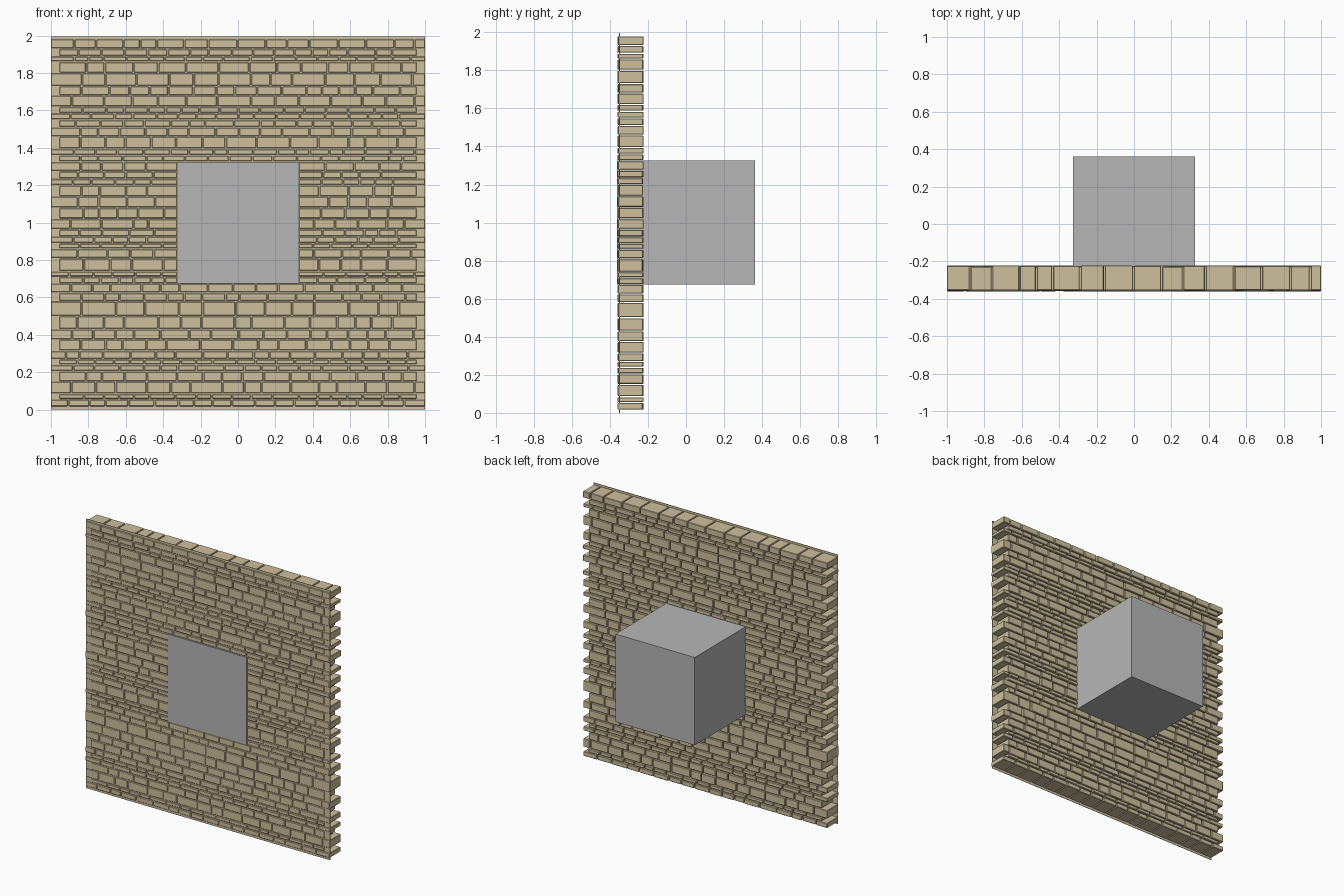
import bpy, bmesh, random

if "Cube" in bpy.data.objects:
    bpy.data.objects.remove(bpy.data.objects["Cube"])

random.seed(7)


def material(name, rgb):
    m = bpy.data.materials.new(name)
    m.diffuse_color = (*rgb, 1)
    m.use_nodes = True
    m.node_tree.nodes["Principled BSDF"].inputs["Base Color"].default_value = m.diffuse_color
    return m


SAND = material("sandstone", (0.62, 0.53, 0.34))
GREY = material("plain grey", (0.47, 0.47, 0.47))


def add_box(bm, x0, x1, y0, y1, z0, z1):
    v = [bm.verts.new((x, y, z)) for x in (x0, x1) for y in (y0, y1) for z in (z0, z1)]
    for f in ((0, 1, 3, 2), (4, 6, 7, 5), (0, 4, 5, 1), (2, 3, 7, 6), (0, 2, 6, 4), (1, 5, 7, 3)):
        bm.faces.new([v[i] for i in f])


def finish(bm, name, mat):
    bmesh.ops.recalc_face_normals(bm, faces=bm.faces)
    me = bpy.data.meshes.new(name)
    bm.to_mesh(me)
    bm.free()
    me.materials.append(mat)
    ob = bpy.data.objects.new(name, me)
    bpy.context.collection.objects.link(ob)
    return ob


FRONT, BACK, HALF = -0.36, -0.225, 0.325
GAP = 0.006

# heights of the joints between courses
LEVELS = [0.015, 0.055, 0.085, 0.15, 0.205, 0.24, 0.27, 0.315, 0.375, 0.43, 0.5,
          0.58, 0.625, 0.675, 0.71, 0.74, 0.81, 0.86, 0.89, 0.925, 0.965, 1.02,
          1.08, 1.14, 1.2, 1.235, 1.275, 1.325, 1.36, 1.395, 1.46, 1.51, 1.55,
          1.585, 1.62, 1.68, 1.73, 1.8, 1.86, 1.89, 1.93, 1.982]


def lay_stones(bm, x0, x1, z0, z1):
    """Fill one stretch of a course with stones of uneven length."""
    x, height = x0, z1 - z0
    while x < x1 - 0.001:
        length = random.uniform(0.06, 0.12) + height * random.uniform(0.2, 1.1)
        end = x + length
        if x1 - end < 0.05:
            end = x1
        y0 = FRONT + random.uniform(0.0, 0.006)
        y1 = BACK - random.uniform(-0.003, 0.004)
        add_box(bm, x + (GAP / 2 if x > x0 else 0), end - (GAP / 2 if end < x1 else 0),
                y0, y1, z0 + GAP / 2, z1 - GAP / 2)
        x = end


# stone courses, toothed at both ends and open around the block
bm = bmesh.new()
for i, (z0, z1) in enumerate(zip(LEVELS, LEVELS[1:])):
    reach = 1.0 if i % 2 == 0 else 0.955
    if 0.67 < (z0 + z1) / 2 < 1.33:
        lay_stones(bm, -reach, -HALF, z0, z1)
        lay_stones(bm, HALF, reach, z0, z1)
    else:
        lay_stones(bm, -reach, reach, z0, z1)
wall = finish(bm, "stone_courses", SAND)
bevel = wall.modifiers.new("worn edges", 'BEVEL')
bevel.width = 0.003
bevel.segments = 1

# thin sheet that closes the joints just behind the front faces
bm = bmesh.new()
S = FRONT + 0.009
for x0, x1, z0, z1 in ((-1, 1, 0, 0.675), (-1, 1, 1.325, 1.995),
                       (-1, -HALF, 0.675, 1.325), (HALF, 1, 0.675, 1.325)):
    add_box(bm, x0, x1, S, S + 0.003, z0, z1)
finish(bm, "joint_sheet", SAND)

# plain block set through the middle of the wall
bm = bmesh.new()
add_box(bm, -HALF, HALF, FRONT - 0.002, 0.362, 0.675, 1.325)
finish(bm, "centre_block", GREY)
